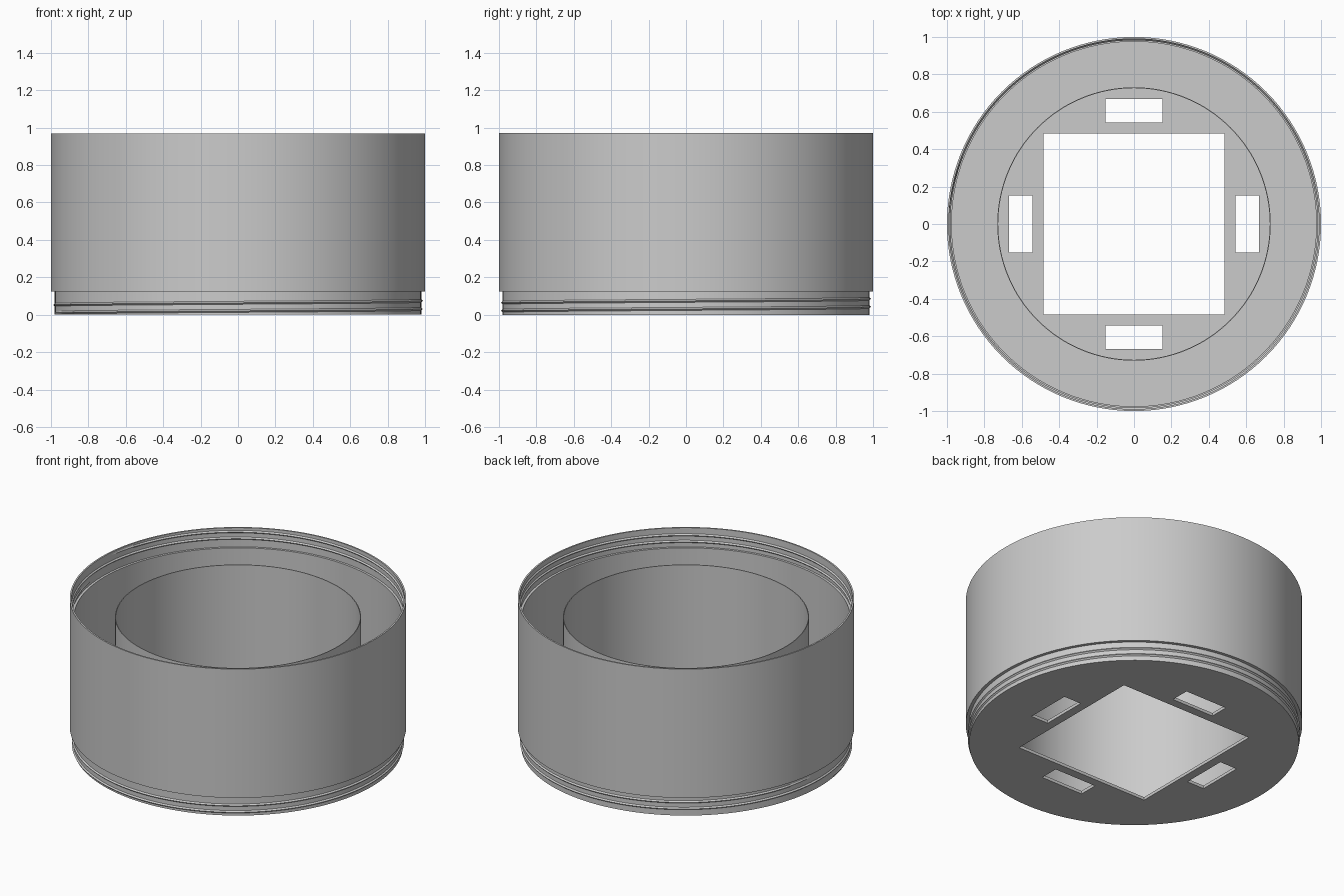
import bpy, bmesh, math

default = bpy.data.objects.get("Cube")
if default:
    bpy.data.objects.remove(default, do_unlink=True)

SEG = 128
FLOOR = 0.02      # floor thickness
TOP = 0.97        # rim height
PITCH = 0.043     # thread rise per turn

grey = bpy.data.materials.new("plain grey")
grey.use_nodes = True
colour = (0.6, 0.6, 0.6, 1)
grey.diffuse_color = colour
grey.node_tree.nodes["Principled BSDF"].inputs["Base Color"].default_value = colour


def add_object(name, bm):
    bmesh.ops.recalc_face_normals(bm, faces=bm.faces)
    mesh = bpy.data.meshes.new(name)
    bm.to_mesh(mesh)
    bm.free()
    mesh.materials.append(grey)
    obj = bpy.data.objects.new(name, mesh)
    bpy.context.collection.objects.link(obj)
    return obj


def smooth(obj):
    bpy.ops.object.select_all(action="DESELECT")
    obj.select_set(True)
    bpy.context.view_layer.objects.active = obj
    bpy.ops.object.shade_smooth_by_angle(angle=math.radians(25))


def lathe(name, profile):
    """Spin a closed (radius, height) profile around z."""
    bm = bmesh.new()
    verts = [bm.verts.new((r, 0, z)) for r, z in profile]
    edges = [bm.edges.new((a, b)) for a, b in zip(verts, verts[1:] + verts[:1])]
    bmesh.ops.spin(bm, geom=verts + edges, cent=(0, 0, 0), axis=(0, 0, 1),
                   angle=math.tau, steps=SEG, use_merge=True)
    bmesh.ops.remove_doubles(bm, verts=bm.verts, dist=1e-5)
    obj = add_object(name, bm)
    smooth(obj)
    return obj


def thread(name, root, crest, base):
    """Sweep a small triangular ridge along a two-turn helix."""
    bm = bmesh.new()
    rings = []
    steps = 2 * SEG
    for i in range(steps + 1):
        a = math.pi + math.tau * i / SEG
        z = base + PITCH * i / SEG
        fade = min(1, i / 8, (steps - i) / 8)
        tip = root + (crest - root) * max(fade, 0.1)
        rings.append([bm.verts.new((r * math.cos(a), r * math.sin(a), z + dz))
                      for r, dz in ((root, -0.009), (tip, 0), (root, 0.009))])
    for p, q in zip(rings, rings[1:]):
        for k in range(3):
            n = (k + 1) % 3
            bm.faces.new((p[k], p[n], q[n], q[k]))
    bm.faces.new(rings[0])
    bm.faces.new(rings[-1])
    smooth(add_object(name, bm))


def box_cutter(name, x, y, sx, sy):
    bm = bmesh.new()
    bmesh.ops.create_cube(bm, size=1)
    bmesh.ops.scale(bm, vec=(sx, sy, 0.2), verts=bm.verts)
    bmesh.ops.translate(bm, vec=(x, y, 0), verts=bm.verts)
    obj = add_object(name, bm)
    obj.hide_render = True
    return obj


# Outer wall with a narrower neck at the bottom and a widened rim at the top
lathe("outer_wall", [(0.98, 0), (0.98, 0.125), (1, 0.125), (1, TOP), (0.99, TOP),
                     (0.99, 0.845), (0.975, 0.845), (0.975, 0)])

# Round floor plate
bm = bmesh.new()
bmesh.ops.create_cone(bm, cap_ends=True, segments=SEG, radius1=0.977,
                      radius2=0.977, depth=FLOOR)
bmesh.ops.translate(bm, vec=(0, 0, FLOOR / 2), verts=bm.verts)
floor = add_object("floor_plate", bm)

# Square opening and four slots through the floor
cutters = [box_cutter("square_cutter", 0, 0, 0.97, 0.97)]
for side in (-1, 1):
    cutters.append(box_cutter("slot_cutter", 0, side * 0.605, 0.305, 0.125))
    cutters.append(box_cutter("slot_cutter", side * 0.605, 0, 0.125, 0.305))
for cutter in cutters:
    mod = floor.modifiers.new("opening", "BOOLEAN")
    mod.operation = "DIFFERENCE"
    mod.solver = "EXACT"
    mod.object = cutter
bpy.ops.object.select_all(action="DESELECT")
floor.select_set(True)
bpy.context.view_layer.objects.active = floor
for mod in list(floor.modifiers):
    bpy.ops.object.modifier_apply(modifier=mod.name)
for cutter in cutters:
    bpy.data.objects.remove(cutter, do_unlink=True)
smooth(floor)

# Thin inner ring standing on the floor
lathe("inner_ring", [(0.731, 0.01), (0.731, 0.85), (0.726, 0.85), (0.726, 0.01)])

# Screw threads on the neck and inside the rim
thread("neck_thread", 0.979, 0.988, 0.01)
thread("rim_thread", 0.991, 0.982, TOP - 0.105)
